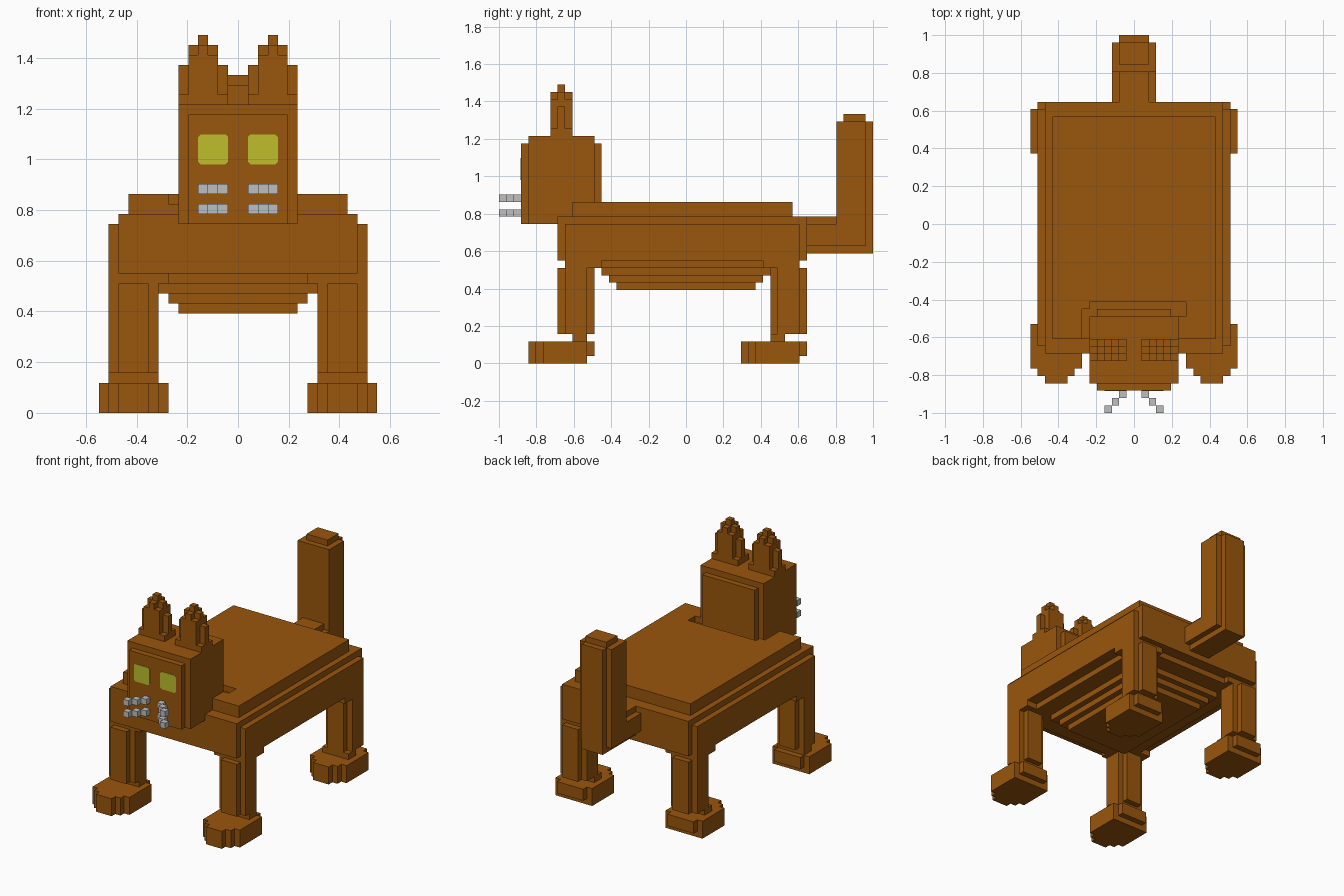
import bpy, bmesh

if "Cube" in bpy.data.objects:
    bpy.data.objects.remove(bpy.data.objects["Cube"], do_unlink=True)

U = 2 / 51  # one block; y is counted in blocks from the front end


def material(name, rgb):
    m = bpy.data.materials.new(name)
    m.use_nodes = True
    m.diffuse_color = (*rgb, 1)
    m.node_tree.nodes["Principled BSDF"].inputs["Base Color"].default_value = (*rgb, 1)
    return m


BROWN = material("brown fur", (0.32, 0.094, 0.004))
YELLOW = material("yellow eye", (0.51, 0.51, 0.025))
GREY = material("grey whisker", (0.52, 0.52, 0.52))


def point(x, y, z):
    return (x * U, (y - 25.5) * U, z * U)


def finish(name, bm, mat):
    bmesh.ops.recalc_face_normals(bm, faces=bm.faces)
    mesh = bpy.data.meshes.new(name)
    bm.to_mesh(mesh)
    bm.free()
    mesh.materials.append(mat)
    obj = bpy.data.objects.new(name, mesh)
    bpy.context.collection.objects.link(obj)
    return obj


def extrude(bm, pts, offset):
    """Prism from an outline, offset in blocks."""
    face = bm.faces.new([bm.verts.new(point(*p)) for p in pts])
    out = bmesh.ops.extrude_face_region(bm, geom=[face])
    verts = [v for v in out["geom"] if isinstance(v, bmesh.types.BMVert)]
    bmesh.ops.translate(bm, verts=verts, vec=[c * U for c in offset])


def blocks(name, boxes, mat=BROWN, side=1, dy=0):
    """Boxes given as x0, x1, y0, y1, z0, z1; side -1 mirrors in x."""
    bm = bmesh.new()
    for x0, x1, y0, y1, z0, z1 in boxes:
        x0, x1, y0, y1 = x0 * side, x1 * side, y0 + dy, y1 + dy
        extrude(bm, [(x0, y0, z0), (x1, y0, z0), (x1, y1, z0), (x0, y1, z0)], (0, 0, z1 - z0))
    return finish(name, bm, mat)


# Torso and stepped belly
blocks("torso", [(-13, 13, 9, 41, 14, 19), (-12, 12, 8, 42, 14, 20)])
blocks("belly", [(-11, 11, 10, 40, 13, 14), (-8, 8, 14, 37, 12, 13),
                 (-7, 7, 15, 36, 11, 12), (-6, 6, 16, 35, 10, 11)])

# Back slab with a recess around the head
blocks("back_base", [(-11, 11, 10, 40, 20, 21)])
bm = bmesh.new()
outline = [(-11, 10), (-7, 10), (-7, 14), (-6, 14), (-6, 15), (7, 15), (7, 13),
           (6, 13), (6, 10), (11, 10), (11, 40), (-11, 40)]
extrude(bm, [(x, y, 21) for x, y in outline], (0, 0, 1))
finish("back_top", bm, BROWN)

# Head
blocks("neck", [(-6, 6, 8, 13, 18, 21)])
blocks("head", [(-6, 6, 4, 13, 19, 31), (-5, 5, 3, 14, 19, 30)])

# Tail
blocks("tail_base", [(-3, 3, 41, 47, 16, 19), (-2, 2, 41, 47, 15, 20)])
blocks("tail", [(-3, 3, 47, 50, 16, 33), (-2, 2, 46, 51, 15, 33),
                (-3, 3, 46, 47, 16, 33), (-2, 2, 47, 50, 33, 34)])

for side, label in ((1, "left"), (-1, "right")):
    # Ears
    blocks(label + "_ear", [(1, 6, 7, 10, 31, 32), (1, 6, 8, 9, 32, 35), (2, 5, 7, 10, 32, 36),
                            (2, 5, 8, 9, 36, 37), (3, 4, 7, 10, 36, 37),
                            (3, 4, 8, 9, 37, 38)], side=side)

    # Eyes with clipped corners
    c = 0.25
    eye = [(1 + c, 25), (4 - c, 25), (4, 25 + c), (4, 28 - c),
           (4 - c, 28), (1 + c, 28), (1, 28 - c), (1, 25 + c)]
    bm = bmesh.new()
    extrude(bm, [(x * side, 3.02, z) for x, z in eye], (0, -0.08, 0))
    finish(label + "_eye", bm, YELLOW)

    # Whiskers
    for z, row in ((20, "lower"), (22, "upper")):
        blocks(f"{label}_{row}_whisker",
               [(1 + i, 2 + i, 2 - i, 3 - i, z, z + 1) for i in range(3)], GREY, side)

    # Legs and paws
    for dy, ankle, hip, end in ((0, 10, 9, "front"), (29, 37, 36, "rear")):
        name = f"{label}_{end}_"
        blocks(name + "hip", [(7, 13, hip, hip + 5, 13, 14)], side=side)
        blocks(name + "leg", [(9, 12, 8, 13, 4, 13), (8, 13, 9, 12, 4, 13)], side=side, dy=dy)
        blocks(name + "ankle", [(8, 13, ankle, ankle + 2, 3, 4)], side=side)
        blocks(name + "paw", [(7, 14, 6, 12, 0, 3), (8, 13, 5, 6, 0, 3),
                              (9, 12, 4, 5, 0, 3), (8, 13, 12, 13, 1, 3)], side=side, dy=dy)
